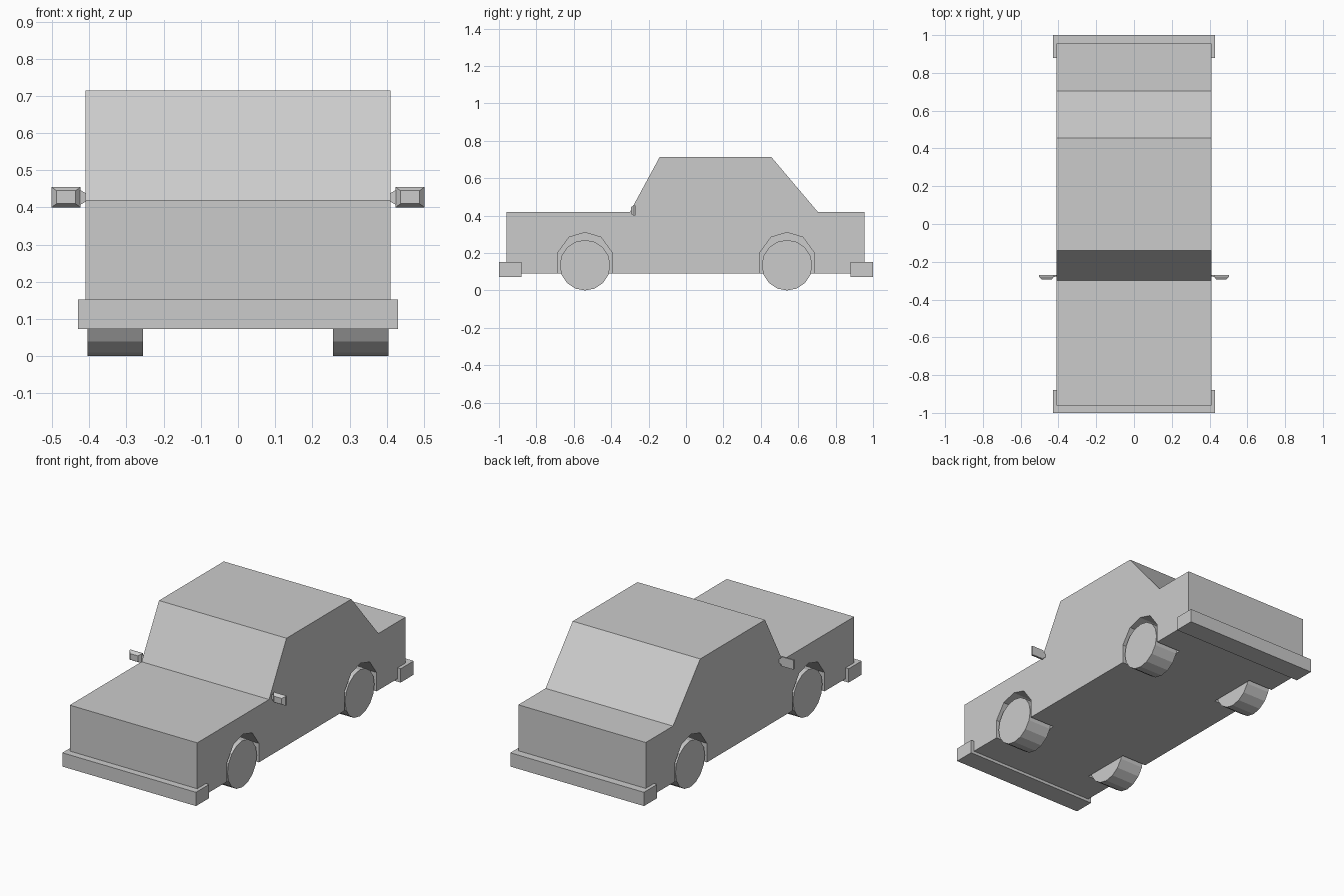
import bpy, bmesh
from math import pi
from mathutils import Matrix

if "Cube" in bpy.data.objects:
    bpy.data.objects.remove(bpy.data.objects["Cube"])


def finish(name, bm):
    bmesh.ops.recalc_face_normals(bm, faces=bm.faces)
    mesh = bpy.data.meshes.new(name)
    bm.to_mesh(mesh)
    bm.free()
    ob = bpy.data.objects.new(name, mesh)
    bpy.context.collection.objects.link(ob)
    return ob


def extrude_profile(name, profile, x0, x1):
    """Extrude a (y, z) outline along x."""
    bm = bmesh.new()
    face = bm.faces.new([bm.verts.new((x0, y, z)) for y, z in profile])
    ext = bmesh.ops.extrude_face_region(bm, geom=[face])
    verts = [v for v in ext["geom"] if isinstance(v, bmesh.types.BMVert)]
    bmesh.ops.translate(bm, verts=verts, vec=(x1 - x0, 0, 0))
    return finish(name, bm)


def loft(bm, rings):
    """Join a series of four-point rings into a closed solid."""
    rings = [[bm.verts.new(p) for p in r] for r in rings]
    for a, b in zip(rings, rings[1:]):
        for i in range(4):
            j = (i + 1) % 4
            bm.faces.new((a[i], a[j], b[j], b[i]))
    bm.faces.new(rings[0])
    bm.faces.new(rings[-1])


# Car body from its side outline
body = extrude_profile("body", [
    (-0.96, 0.09), (-0.96, 0.42), (-0.30, 0.42), (-0.14, 0.715),
    (0.455, 0.715), (0.705, 0.42), (0.955, 0.42), (0.955, 0.09)], -0.41, 0.41)

# Wheel arches cut into the body
arch = [(-0.147, 0.0), (-0.147, 0.2), (-0.085, 0.285), (0, 0.31),
        (0.085, 0.285), (0.147, 0.2), (0.147, 0.0)]
for s in (-1, 1):
    for yc in (-0.54, 0.54):
        cutter = extrude_profile("arch_cutter", [(y + yc, z) for y, z in arch],
                                 s * 0.25, s * 0.5)
        cutter.hide_render = True
        mod = body.modifiers.new("arch", 'BOOLEAN')
        mod.operation = 'DIFFERENCE'
        mod.solver = 'EXACT'
        mod.object = cutter
        bpy.context.view_layer.objects.active = body
        bpy.ops.object.modifier_apply(modifier=mod.name)
        bpy.data.objects.remove(cutter)

# Wheels
for side, s in (("left", -1), ("right", 1)):
    for end, yc in (("front", -0.54), ("rear", 0.54)):
        bm = bmesh.new()
        bmesh.ops.create_cone(
            bm, cap_ends=True, segments=16, radius1=0.135, radius2=0.135, depth=0.15,
            matrix=Matrix.Translation((s * 0.33, yc, 0.135)) @ Matrix.Rotation(pi / 2, 4, 'Y'))
        finish(f"{end}_{side}_wheel", bm)

# Bumpers
for end, y0, y1 in (("front", -1.0, -0.88), ("rear", 0.88, 1.0)):
    extrude_profile(f"{end}_bumper",
                    [(y0, 0.073), (y1, 0.073), (y1, 0.153), (y0, 0.153)], -0.43, 0.43)


# Wing mirrors: tapered housing plus a short flared stalk
def rect_y(s, y, x0, x1, z0, z1):
    return [(s * x0, y, z0), (s * x1, y, z0), (s * x1, y, z1), (s * x0, y, z1)]


def rect_x(s, x, y0, y1, z0, z1):
    return [(s * x, y0, z0), (s * x, y1, z0), (s * x, y1, z1), (s * x, y0, z1)]


for side, s in (("left", -1), ("right", 1)):
    bm = bmesh.new()
    loft(bm, [rect_y(s, -0.27, 0.423, 0.502, 0.40, 0.455),
              rect_y(s, -0.279, 0.423, 0.502, 0.40, 0.455),
              rect_y(s, -0.295, 0.437, 0.488, 0.41, 0.445)])
    loft(bm, [rect_x(s, 0.405, -0.277, -0.270, 0.418, 0.435),
              rect_x(s, 0.427, -0.281, -0.271, 0.406, 0.449)])
    finish(f"{side}_mirror", bm)
